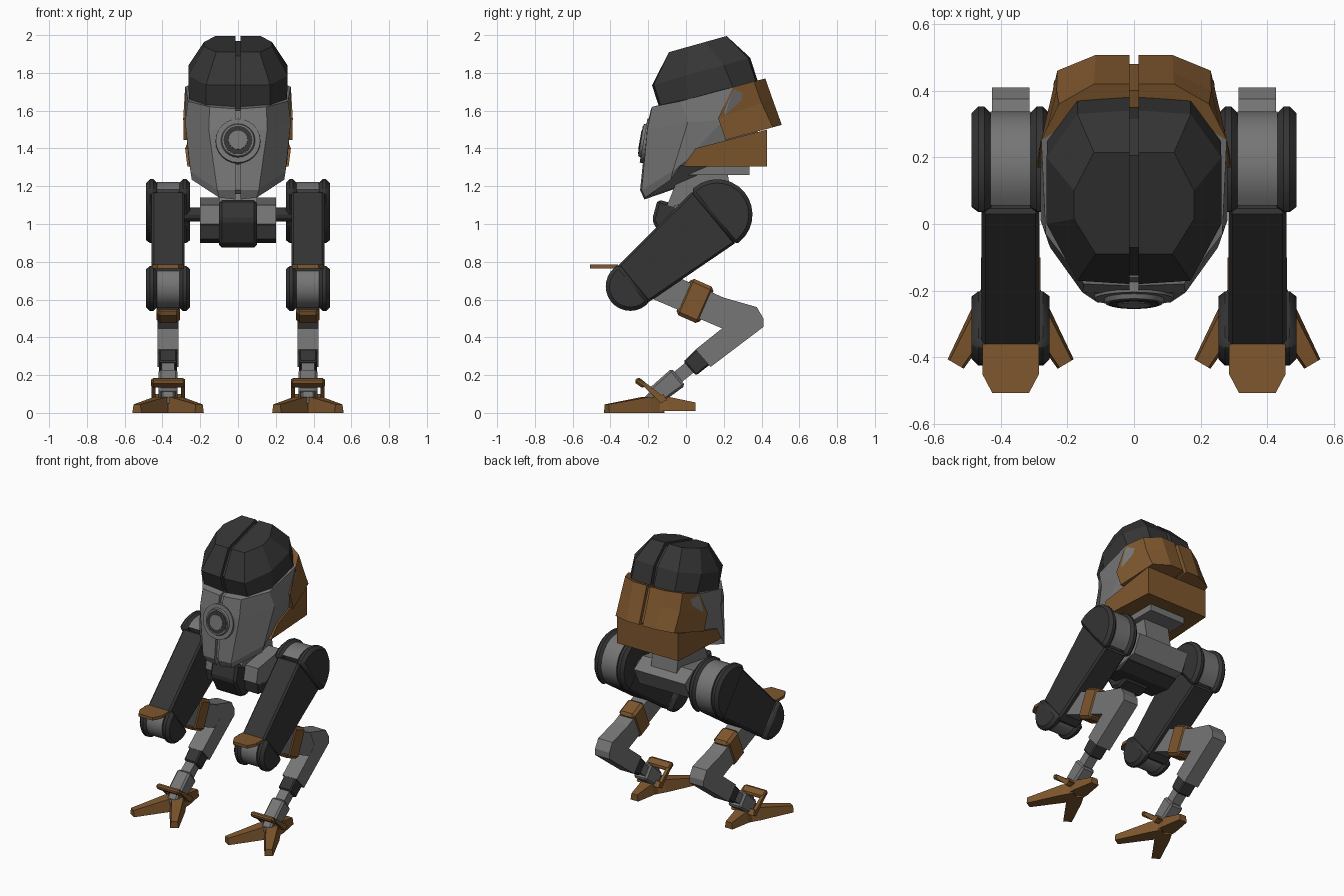
import bpy, bmesh
from math import sin, cos, pi, radians, atan2, asin, hypot
from mathutils import Vector, Matrix

cube = bpy.data.objects.get("Cube")
if cube:
    bpy.data.objects.remove(cube)


def material(name, rgb):
    m = bpy.data.materials.new(name)
    m.use_nodes = True
    m.diffuse_color = (*rgb, 1)
    m.node_tree.nodes["Principled BSDF"].inputs["Base Color"].default_value = (*rgb, 1)
    return m


DARK = material("charcoal", (.035, .035, .035))
GRAY = material("steel_gray", (.18, .18, .18))
BROWN = material("ochre_brown", (.21, .095, .027))


def finish(name, bm, mat, mirror=False, bevel=0, smooth=False):
    bmesh.ops.recalc_face_normals(bm, faces=bm.faces[:])
    me = bpy.data.meshes.new(name)
    bm.to_mesh(me)
    bm.free()
    me.materials.append(mat)
    ob = bpy.data.objects.new(name, me)
    bpy.context.collection.objects.link(ob)
    if smooth:
        bpy.ops.object.select_all(action='DESELECT')
        ob.select_set(True)
        bpy.context.view_layer.objects.active = ob
        bpy.ops.object.shade_smooth_by_angle(angle=radians(25))
    if bevel:
        b = ob.modifiers.new("bevel", 'BEVEL')
        b.width, b.segments = bevel, 1
    if mirror:
        ob.modifiers.new("mirror", 'MIRROR').use_mirror_merge = False
    return ob


def loft(name, rings, mat, mirror=True, **kw):
    """Skin closed rings of equal length and cap both ends."""
    bm = bmesh.new()
    vs = [[bm.verts.new(p) for p in r] for r in rings]
    n = len(rings[0])
    for a, b in zip(vs, vs[1:]):
        for i in range(n):
            j = (i + 1) % n
            bm.faces.new((a[i], a[j], b[j], b[i]))
    bm.faces.new(vs[0])
    bm.faces.new(vs[-1])
    return finish(name, bm, mat, mirror, **kw)


def prism(name, pts, x0, x1, mat, mirror=False, **kw):
    """Extrude a (y, z) profile from x0 to x1."""
    return loft(name, [[(x, y, z) for y, z in pts] for x in (x0, x1)], mat, mirror, **kw)


def rect(y0, y1, z0, z1):
    return [(y0, z0), (y1, z0), (y1, z1), (y0, z1)]


# ---------- Head: mirrored halves separated by a groove ----------
GAP = .014


def half_ring(pts, z0, slope):
    return [(x, y, z0 + slope * y) for x, y in pts]


loft("head_cap", [
    half_ring([(GAP, -.14), (.17, -.13), (.26, .01), (.26, .25), (.17, .37), (GAP, .38)], 1.65, .28),
    half_ring([(GAP, -.18), (.17, -.17), (.262, 0), (.262, .2), (.17, .33), (GAP, .34)], 1.785, .28),
    half_ring([(GAP, -.09), (.115, -.09), (.18, .015), (.18, .1), (.12, .215), (GAP, .215)], 1.935, .28),
], DARK)
prism("cap_core", [(-.12, 1.6), (-.155, 1.735), (-.07, 1.89), (.205, 1.97), (.315, 1.87), (.35, 1.74)],
      -.02, .02, DARK)

loft("face_shell", [
    [(GAP, -.185, 1.61), (.15, -.18, 1.62), (.265, -.03, 1.65), (.278, .25, 1.725), (.2, .36, 1.75), (GAP, .36, 1.75)],
    [(GAP, -.21, 1.5), (.155, -.205, 1.5), (.28, .01, 1.54), (.28, .2, 1.55), (.2, .38, 1.5), (GAP, .38, 1.5)],
    [(GAP, -.243, 1.18), (.11, -.235, 1.18), (.252, -.07, 1.28), (.26, -.01, 1.33), (.2, .36, 1.32), (GAP, .36, 1.32)],
    [(GAP, -.22, 1.13), (.1, -.215, 1.14), (.245, -.08, 1.235), (.25, -.03, 1.31), (.2, .3, 1.31), (GAP, .3, 1.31)],
], GRAY)
prism("face_core", [(-.16, 1.6), (-.19, 1.5), (-.22, 1.18), (-.2, 1.16), (0, 1.31), (.3, 1.31), (.3, 1.7)],
      -.02, .02, GRAY)

loft("rear_armor", [
    [(GAP, .42, 1.77), (.12, .42, 1.77), (.225, .36, 1.755), (.28, .25, 1.725), (.2, .22, 1.7), (GAP, .22, 1.7)],
    [(GAP, .455, 1.67), (.118, .455, 1.67), (.232, .40, 1.64), (.29, .17, 1.56), (.2, .17, 1.56), (GAP, .17, 1.56)],
    [(GAP, .507, 1.525), (.115, .507, 1.525), (.23, .46, 1.512), (.288, .21, 1.445), (.2, .21, 1.445), (GAP, .21, 1.445)],
], BROWN)
prism("rear_armor_core", [(.2, 1.68), (.4, 1.75), (.48, 1.53), (.2, 1.45)], -.02, .02, BROWN)
loft("rear_skirt", [
    [(-.24, .43, 1.5), (.24, .43, 1.5), (.28, .05, 1.4), (-.28, .05, 1.4)],
    [(-.24, .43, 1.305), (.24, .43, 1.305), (.268, -.015, 1.305), (-.268, -.015, 1.305)],
], BROWN, mirror=False)


# ---------- Eye: stacked discs tipped slightly upward ----------
def disc(name, r0, r1, d0, d1, mat, sides=24):
    frame = Matrix.Translation((0, -.215, 1.44)) @ Matrix.Rotation(radians(-10), 4, 'X')
    rings = [[frame @ Vector((r * cos(2 * pi * i / sides), -d, r * sin(2 * pi * i / sides)))
              for i in range(sides)] for r, d in ((r0, d0), (r1, d1))]
    loft(name, rings, mat, mirror=False, smooth=True)


disc("eye_housing", .125, .118, -.08, .01, GRAY)
disc("eye_rim", .095, .085, 0, .024, GRAY)
disc("eye_recess", .076, .076, .01, .027, DARK)
disc("eye_lens", .053, .05, .01, .03, GRAY)

# ---------- Neck and hips ----------
prism("neck_plate", rect(0, .335, 1.26, 1.31), -.14, .14, GRAY)
prism("neck_post", [(-.04, 1.25), (-.1, 1.1), (.1, 1.05), (.25, 1.1), (.22, 1.27), (0, 1.27)], -.1, .1, GRAY)
prism("hip_block", [(-.08, 1.0), (-.06, 1.1), (.2, 1.14), (.3, 1.08), (.24, .96), (.05, .93)], -.2, .2, GRAY)
prism("hip_underside", [(-.06, .92), (-.07, 1.0), (.15, 1.0), (.18, .94), (.1, .9)], -.2, .2, DARK)
prism("hip_front", [(-.18, 1.02), (-.15, 1.13), (-.04, 1.1), (.04, .9), (-.04, .875), (-.11, .89)],
      -.1, .1, DARK, bevel=.015)

# ---------- Legs: built on the left and mirrored ----------
LX = .37
HIP, HIP_R = Vector((.165, 1.05)), .187
KNEE, KNEE_R = Vector((-.295, .67)), .13
axis = HIP - KNEE
ANG = atan2(axis.y, axis.x)
LEAN = asin((HIP_R - KNEE_R) / axis.length)


def polar(c, r, a):
    return (c.x + r * cos(a), c.y + r * sin(a))


def half_disc(c, r, start, n=14):
    return [polar(c, r, start + pi * i / n) for i in range(n + 1)]


def leg_prism(name, pts, half, mat, **kw):
    prism(name, pts, LX - half, LX + half, mat, mirror=True, **kw)


def bar(name, p, q, t0, t1, half, mat, **kw):
    """Tapered straight bar between two (y, z) points."""
    p, q = Vector(p), Vector(q)
    d = (q - p).normalized()
    n = Vector((-d.y, d.x))
    leg_prism(name, [tuple(v) for v in (p + n * t0, q + n * t1, q - n * t1, p - n * t0)], half, mat, **kw)


axle = [polar(HIP, .037, 2 * pi * i / 12) for i in range(12)]
prism("hip_axle", axle, .1, .3, DARK, mirror=True)

up, down = ANG + pi / 2 + LEAN, ANG - pi / 2 - LEAN
leg_prism("thigh", [polar(HIP, HIP_R - .008, up), polar(KNEE, KNEE_R - .006, up),
                    polar(KNEE, KNEE_R - .006, down), polar(HIP, HIP_R - .008, down)],
          .087, DARK, bevel=.012)
for label, c, r, start in (("hip", HIP, HIP_R, ANG - pi / 2), ("knee", KNEE, KNEE_R, ANG + pi / 2)):
    arc = half_disc(c, r, start)
    # Straight collar carries each cap slightly past the joint centre
    back = ANG + pi if label == "hip" else ANG
    off = Vector((cos(back), sin(back))) * .03
    arc += [(arc[-1][0] + off.x, arc[-1][1] + off.y), (arc[0][0] + off.x, arc[0][1] + off.y)]
    for side, x0, x1 in (("inner", -.117, -.058), ("outer", .058, .117)):
        prism(f"{label}_cap_{side}", arc, LX + x0, LX + x1, DARK, mirror=True, bevel=.02, smooth=True)
    leg_prism(f"{label}_wheel", half_disc(c, r - .015, start), .06, GRAY, smooth=True)

# Knee guard plate
guard = [(-.085, -.36), (.085, -.36), (.085, -.45), (.055, -.507), (-.055, -.507), (-.085, -.45)]
loft("knee_guard", [[(LX + x, y, z) for x, y in guard] for z in (.765, .785)], BROWN)

# Shin
bar("shin_upper", (-.2, .7), (.33, .47), .08, .075, .055, GRAY)
bar("shin_band", (-.015, .62), (.11, .565), .105, .105, .062, BROWN, bevel=.018)
leg_prism("shin_elbow", [(.2, .61), (.375, .56), (.41, .5), (.41, .455), (.13, .243), (.05, .335), (.25, .495)],
          .056, GRAY)
bar("shin_collar", (.1, .305), (.02, .235), .055, .05, .048, DARK, bevel=.008)
bar("shin_rod", (.05, .265), (-.08, .16), .034, .034, .035, GRAY)
bar("ankle_sleeve", (-.04, .19), (-.17, .085), .058, .05, .05, GRAY, bevel=.012)
bar("ankle_joint", (-.14, .11), (-.22, .04), .04, .028, .036, GRAY, bevel=.01)


# Feet: two splayed front toes and one heel toe
def toe(name, dx, dy, w0, w1, h0, h1, z=0):
    d = Vector((dx, dy))
    n = Vector((-d.y, d.x)).normalized()
    rings = []
    for t, w, h in ((0, w0, h0), (.25, w0, h0), (1, w1, h1)):
        c = Vector((LX, -.14)) + d * t
        rings.append([(c.x + n.x * s * w * k, c.y + n.y * s * w * k, zz)
                      for s, k, zz in ((-1, 1, z), (1, 1, z), (1, .75, z + h), (-1, .75, z + h))])
    loft(name, rings, BROWN)


toe("toe_outer", .165, -.28, .05, .028, .085, .045)
toe("toe_inner", -.165, -.28, .05, .028, .085, .045)
toe("toe_heel", 0, .19, .055, .03, .075, .045, .01)

# Ankle loop: tilted bar with two side arms
bar("ankle_loop_front", (-.265, .178), (-.215, .14), .018, .016, .09, BROWN, bevel=.012)
for side, s in (("inner", -1), ("outer", 1)):
    x = LX + s * .078
    prism(f"ankle_loop_{side}", [(-.25, .18), (-.23, .145), (-.13, .05), (-.1, .07), (-.2, .15)],
          x - .011, x + .011, BROWN, mirror=True)
leg_prism("ankle_loop_rear", [(-.14, .055), (-.1, .065), (-.12, .1), (-.15, .085)], .085, BROWN)
